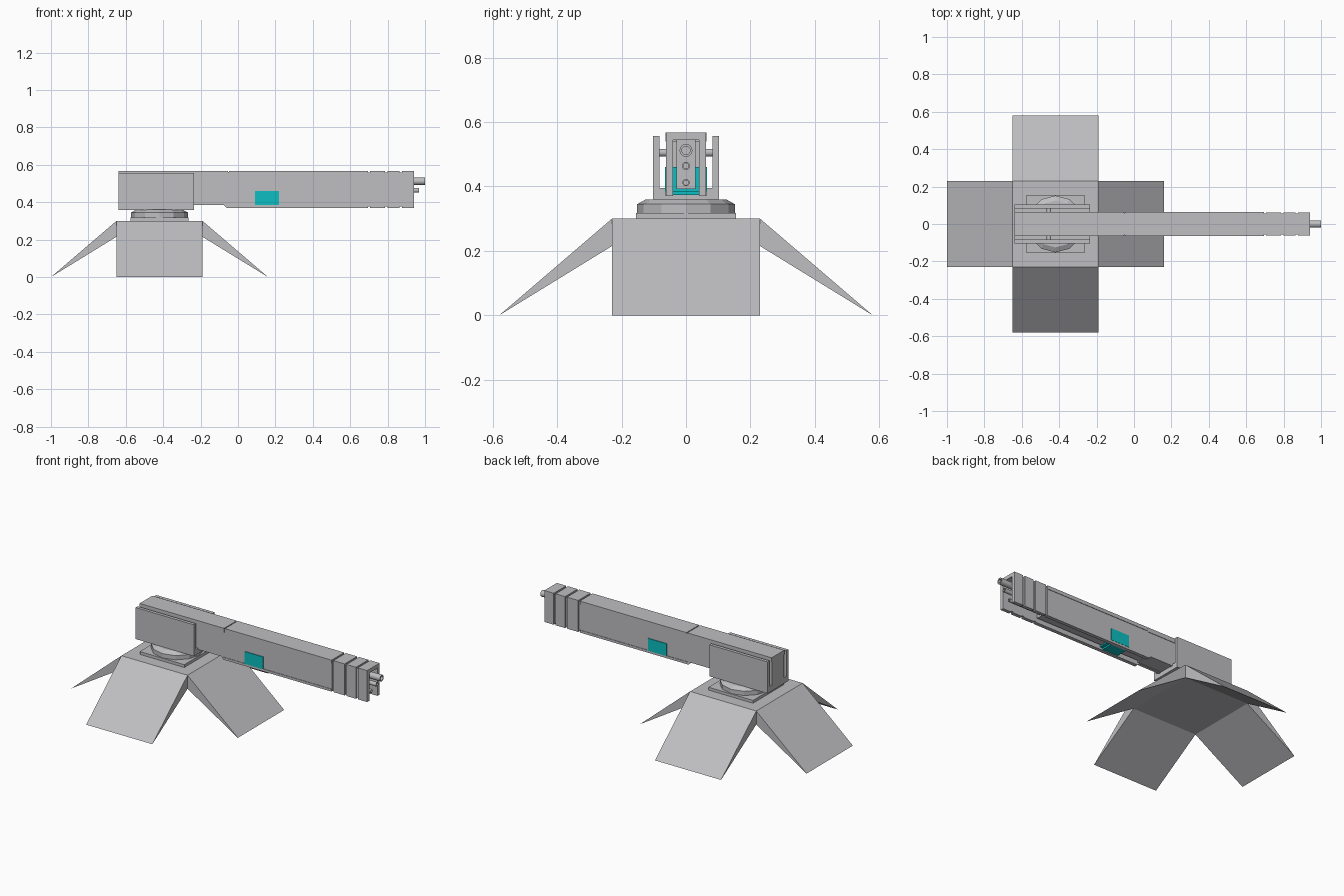
import bpy, bmesh, math
from mathutils import Matrix, Vector

if "Cube" in bpy.data.objects:
    bpy.data.objects.remove(bpy.data.objects["Cube"])


def material(name, rgb):
    m = bpy.data.materials.new(name)
    m.diffuse_color = (*rgb, 1)
    m.use_nodes = True
    m.node_tree.nodes["Principled BSDF"].inputs["Base Color"].default_value = m.diffuse_color
    return m


GREY = material("metal grey", (0.52, 0.52, 0.54))
CYAN = material("cyan", (0.004, 0.52, 0.54))
CX = -0.42  # centre of the turret base


def finish(name, bm, mat=GREY):
    bmesh.ops.recalc_face_normals(bm, faces=bm.faces)
    me = bpy.data.meshes.new(name)
    bm.to_mesh(me)
    bm.free()
    me.materials.append(mat)
    ob = bpy.data.objects.new(name, me)
    bpy.context.collection.objects.link(ob)
    return ob


def prism(name, pts, y0, y1, mat=GREY):
    """Extrude an x/z outline along y."""
    bm = bmesh.new()
    a = [bm.verts.new((x, y0, z)) for x, z in pts]
    b = [bm.verts.new((x, y1, z)) for x, z in pts]
    bm.faces.new(a)
    bm.faces.new(b)
    for i in range(len(pts)):
        j = (i + 1) % len(pts)
        bm.faces.new((a[i], a[j], b[j], b[i]))
    return finish(name, bm, mat)


def box(name, x0, x1, y0, y1, z0, z1, mat=GREY):
    return prism(name, [(x0, z0), (x1, z0), (x1, z1), (x0, z1)], y0, y1, mat)


def cylinder(name, start, end, r, r2=None, sides=16):
    s, e = Vector(start), Vector(end)
    bm = bmesh.new()
    rot = (e - s).to_track_quat('Z', 'Y').to_matrix().to_4x4()
    bmesh.ops.create_cone(bm, cap_ends=True, segments=sides, radius1=r,
                          radius2=r if r2 is None else r2, depth=(e - s).length,
                          matrix=Matrix.Translation((s + e) / 2) @ rot)
    return finish(name, bm)


def smooth(ob):
    bpy.ops.object.select_all(action='DESELECT')
    ob.select_set(True)
    bpy.context.view_layer.objects.active = ob
    bpy.ops.object.shade_smooth_by_angle(angle=math.radians(35))


# Base hub and four wedge legs
box("base_hub", CX - 0.23, CX + 0.23, -0.23, 0.23, 0.215, 0.30)
for i, side in enumerate(("right", "back", "left", "front")):
    leg = prism("leg_" + side, [(0.23, 0.30), (0.58, 0.0), (0.23, 0.215)], -0.23, 0.23)
    leg.data.transform(Matrix.Translation((CX, 0, 0)) @ Matrix.Rotation(i * math.pi / 2, 4, 'Z'))

# Turntable
box("turntable_plate", CX - 0.155, CX + 0.155, -0.155, 0.155, 0.30, 0.318)
cylinder("turntable_disc", (CX, 0, 0.318), (CX, 0, 0.345), 0.152, sides=12)
cylinder("turntable_bevel", (CX, 0, 0.345), (CX, 0, 0.36), 0.152, 0.125, sides=12)

# Cradle holding the gun, with pivot pins
box("cradle_floor", -0.64, -0.235, -0.103, 0.103, 0.359, 0.395)
for s, side in ((-1, "front"), (1, "back")):
    box("cradle_plate_" + side, -0.64, -0.235, s * 0.083, s * 0.103, 0.365, 0.557)
    cylinder("pivot_pin_" + side, (-0.455, s * 0.05, 0.505), (-0.455, s * 0.09, 0.505), 0.012)

# Gun housing: side walls, roof and inner core
wall = [(-0.64, 0.385), (-0.075, 0.385), (-0.06, 0.37), (0.695, 0.37), (0.695, 0.545), (-0.64, 0.545)]
for s, side in ((-1, "front"), (1, "back")):
    prism("housing_wall_" + side, wall, s * 0.04, s * 0.06)
    box("housing_rail_" + side, -0.06, 0.695, s * 0.04, s * 0.063, 0.37, 0.385)
box("housing_roof_rear", -0.64, -0.053, -0.063, 0.063, 0.54, 0.568)
box("housing_roof", -0.047, 0.695, -0.063, 0.063, 0.545, 0.568)
box("roof_seam", -0.06, -0.04, -0.06, 0.06, 0.54, 0.562)
box("housing_core", -0.62, 0.695, -0.03, 0.03, 0.392, 0.55)
box("housing_rear", -0.64, -0.06, -0.045, 0.045, 0.388, 0.55)

# Muzzle shroud: thin liner with three raised U-shaped bands
def shroud(name, x0, x1, y, top, bottom):
    for s, side in ((-1, "front"), (1, "back")):
        box(f"{name}_{side}", x0, x1, s * 0.04, s * y, bottom, 0.55)
    box(name + "_top", x0, x1, -y, y, 0.545, top)


shroud("shroud_liner", 0.69, 0.94, 0.055, 0.56, 0.376)
for i, (x0, x1) in enumerate(((0.707, 0.785), (0.798, 0.864), (0.877, 0.942))):
    shroud(f"shroud_band_{i + 1}", x0, x1, 0.062, 0.568, 0.37)


# Barrels: hollow tubes
def tube(name, x0, x1, z, r):
    bm = bmesh.new()
    n = 16
    rings = []
    for x, rad in ((x0, r), (x1, r), (x1, r * 0.65), (x1 - 0.05, r * 0.65)):
        rings.append([bm.verts.new((x, rad * math.cos(2 * math.pi * k / n),
                                    z + rad * math.sin(2 * math.pi * k / n))) for k in range(n)])
    for a, b in zip(rings, rings[1:]):
        for k in range(n):
            bm.faces.new((a[k], a[(k + 1) % n], b[(k + 1) % n], b[k]))
    bm.faces.new(rings[0])
    bm.faces.new(rings[-1])
    smooth(finish(name, bm))


tube("main_barrel", 0.68, 1.0, 0.512, 0.02)
tube("second_barrel", 0.68, 0.968, 0.464, 0.013)
tube("lower_barrel", 0.68, 0.93, 0.412, 0.011)

# Cyan power cell: two side panels and a block between the walls
box("power_cell", 0.09, 0.22, -0.0645, 0.0645, 0.384, 0.461, CYAN)
box("power_cell_bottom", 0.09, 0.20, -0.045, 0.045, 0.374, 0.39, CYAN)
